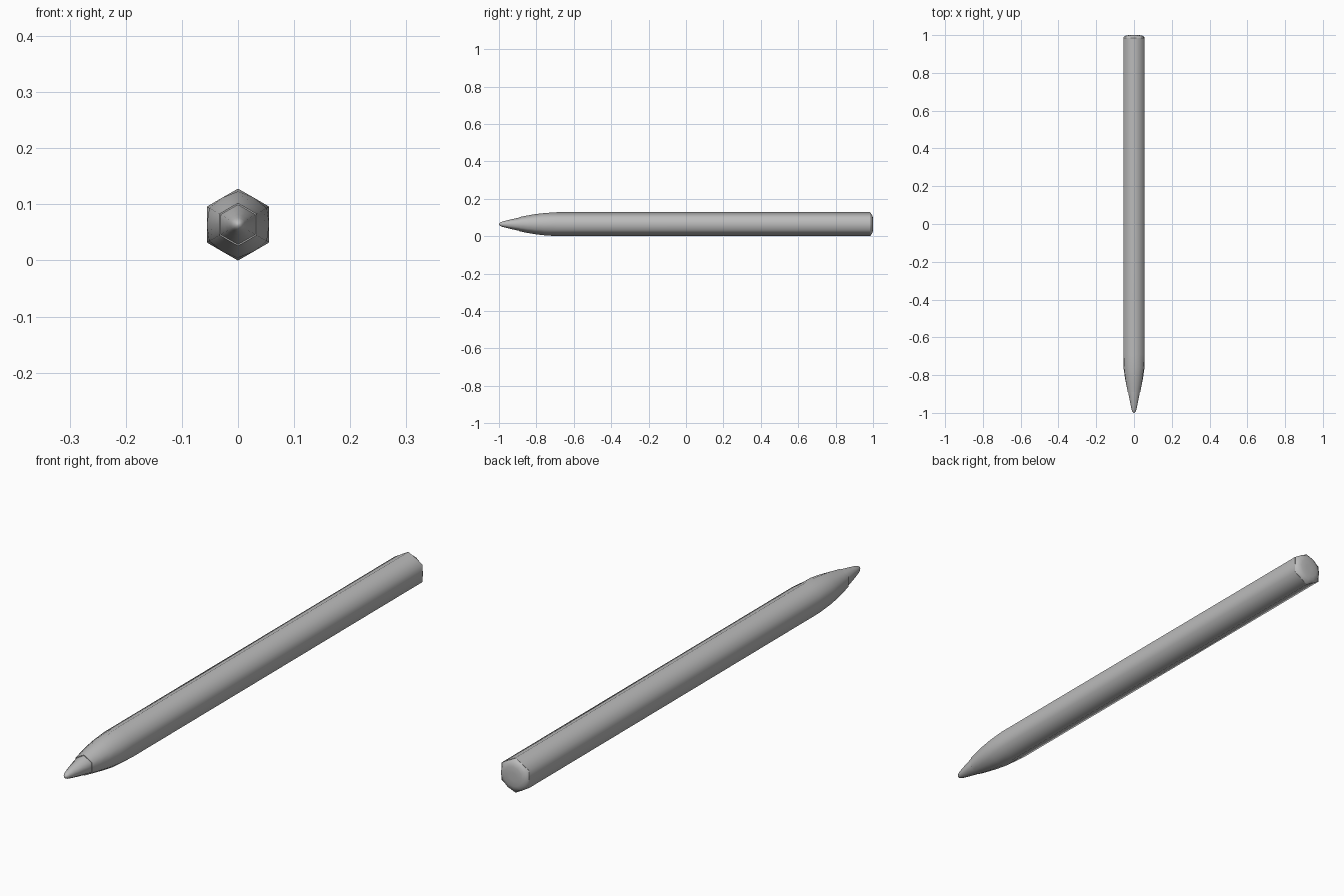
import bpy, bmesh, math

cube = bpy.data.objects.get("Cube")
if cube:
    bpy.data.objects.remove(cube, do_unlink=True)

Z = 0.064      # height of the long axis
SEGS = 12      # alternating hexagon corners and flat middles

grey = bpy.data.materials.new("grey")
grey.use_nodes = True
grey.diffuse_color = (0.5, 0.5, 0.5, 1)
grey.node_tree.nodes["Principled BSDF"].inputs["Base Color"].default_value = (0.5, 0.5, 0.5, 1)


def hex_loft(name, stations, angle):
    """Skin hexagonal rings given as (y, corner radius, flat radius)."""
    bm = bmesh.new()
    rings = []
    for y, corner, flat in stations:
        ring = []
        for i in range(SEGS):
            a = math.pi / 2 + i * math.tau / SEGS
            r = flat if i % 2 else corner
            ring.append(bm.verts.new((r * math.cos(a), y, Z + r * math.sin(a))))
        rings.append(ring)
    for r0, r1 in zip(rings, rings[1:]):
        for i in range(SEGS):
            j = (i + 1) % SEGS
            bm.faces.new((r0[i], r0[j], r1[j], r1[i]))
    bm.faces.new(rings[0])
    bm.faces.new(rings[-1])
    bmesh.ops.recalc_face_normals(bm, faces=bm.faces)
    mesh = bpy.data.meshes.new(name)
    bm.to_mesh(mesh)
    bm.free()
    mesh.materials.append(grey)
    obj = bpy.data.objects.new(name, mesh)
    bpy.context.collection.objects.link(obj)
    bpy.ops.object.select_all(action='DESELECT')
    obj.select_set(True)
    bpy.context.view_layer.objects.active = obj
    bpy.ops.object.shade_smooth_by_angle(angle=math.radians(angle))
    return obj


# Hexagonal barrel: the taper starts earlier on the corners than on the flats
hex_loft("barrel", [
    (-0.89, 0.0380, 0.0332), (-0.85, 0.0462, 0.0412), (-0.81, 0.0530, 0.0485),
    (-0.76, 0.0592, 0.0556), (-0.69, 0.0640, 0.0556), (0.985, 0.0640, 0.0556),
], 65)

# Shallow domed end, cut back further on the corners
hex_loft("end_cap", [
    (0.984, 0.0638, 0.0554), (0.990, 0.0565, 0.0554), (0.996, 0.0470, 0.0470),
    (0.999, 0.0360, 0.0360), (1.0, 0.0150, 0.0150),
], 65)

# Slightly narrower rounded writing tip, set into the barrel
hex_loft("tip", [
    (-0.880, 0.0370, 0.0322), (-0.892, 0.0352, 0.0306), (-0.93, 0.0270, 0.0236),
    (-0.965, 0.0185, 0.0165), (-0.985, 0.0130, 0.0120), (-0.995, 0.0085, 0.0080),
    (-1.0, 0.0025, 0.0025),
], 75)
